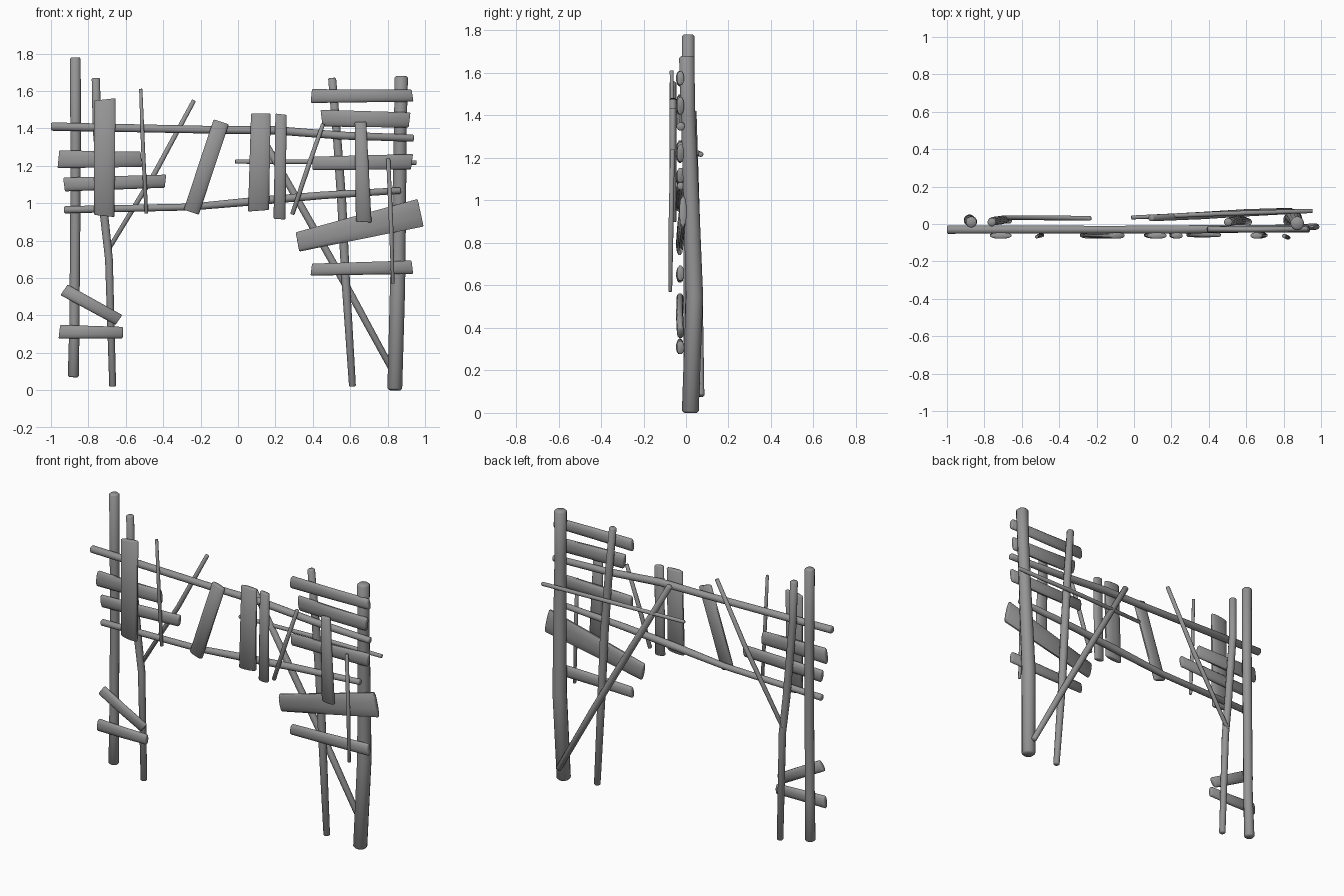
import bpy, bmesh, math
from mathutils import Vector

# Dark weathered wood grey
wood = bpy.data.materials.new("grey_wood")
wood.diffuse_color = (.3, .3, .3, 1)


def limb(name, pts, widths, depth=None, sides=12, power=1.0, skew=(0, 0), chamfer=0.25):
    """Sweep a rounded section along pts; widths are full widths at each point."""
    pts = [Vector(p) for p in pts]
    depths = list(widths) if depth is None else [depth] * len(pts)
    n = len(pts)
    rings = []
    for i, p in enumerate(pts):
        t = (pts[min(i + 1, n - 1)] - pts[max(i - 1, 0)]).normalized()
        side = t.cross(Vector((0, 1, 0))).normalized()
        front = side.cross(t).normalized()
        w, d = widths[i] / 2, depths[i] / 2
        c = min(w, d) * chamfer
        if i == 0:
            rings += [(p, t, side, front, w - c, d - c, skew[0]),
                      (p + t * c, t, side, front, w, d, skew[0])]
        elif i == n - 1:
            rings += [(p - t * c, t, side, front, w, d, skew[1]),
                      (p, t, side, front, w - c, d - c, skew[1])]
        else:
            rings.append((p, t, side, front, w, d, 0))
    bm = bmesh.new()
    loops = []
    for p, t, side, front, w, d, sk in rings:
        loop = []
        for k in range(sides):
            a = 2 * math.pi * (k + 0.5) / sides
            ca, sa = math.cos(a), math.sin(a)
            u = math.copysign(abs(ca) ** power, ca) * w
            v = math.copysign(abs(sa) ** power, sa) * d
            loop.append(bm.verts.new(p + side * u + front * v + t * (sk * u)))
        loops.append(loop)
    for a, b in zip(loops, loops[1:]):
        for k in range(sides):
            j = (k + 1) % sides
            bm.faces.new((a[k], a[j], b[j], b[k]))
    bm.faces.new(loops[0][::-1])
    bm.faces.new(loops[-1])
    bmesh.ops.recalc_face_normals(bm, faces=bm.faces)
    me = bpy.data.meshes.new(name)
    bm.to_mesh(me)
    bm.free()
    me.materials.append(wood)
    ob = bpy.data.objects.new(name, me)
    bpy.context.collection.objects.link(ob)
    bpy.context.view_layer.objects.active = ob
    ob.select_set(True)
    bpy.ops.object.shade_smooth_by_angle(angle=math.radians(50))
    ob.select_set(False)


# Upright posts
limb("left_outer_post", [(-.88, .02, .07), (-.875, .015, .35), (-.87, .015, .9),
                         (-.868, .012, 1.33), (-.87, .01, 1.78)], [.062, .056, .056, .058, .06])
limb("left_inner_post", [(-.67, .02, .02), (-.69, .025, .7), (-.715, .02, .93),
                         (-.755, .015, 1.4), (-.76, .01, 1.67)], [.038, .043, .046, .046, .046])
limb("right_inner_post", [(.612, .01, .02), (.575, .02, .6), (.555, .02, 1.0),
                          (.53, .015, 1.35), (.503, .01, 1.67)], [.038, .047, .05, .046, .044])
limb("right_outer_post", [(.838, .02, 0), (.853, .04, .55), (.862, .025, 1.0),
                          (.868, .01, 1.4), (.873, .003, 1.68)], [.082, .084, .076, .07, .074])

# Horizontal rails
limb("top_rail", [(-1, -.03, 1.41), (-.1, -.03, 1.392), (.2, -.03, 1.39),
                  (.55, -.025, 1.362), (.94, -.025, 1.348)], [.046, .042, .046, .044, .04])
limb("lower_rail", [(-.93, -.028, .965), (-.25, -.03, .98), (.1, -.03, 1.012),
                    (.45, -.028, 1.042), (.87, -.025, 1.068)], [.04, .038, .046, .042, .036])
limb("back_rail", [(-.015, .035, 1.222), (.45, .055, 1.222), (.955, .07, 1.217)], [.022, .026, .024])

# Diagonal braces behind the posts
limb("right_brace", [(.09, .032, 1.42), (.36, .045, .945), (.6, .06, .52), (.84, .07, .08)],
     [.036, .04, .04, .034])
limb("left_brace", [(-.235, .03, 1.55), (-.44, .033, 1.17), (-.7, .035, .74)], [.024, .028, .024])

# Flattened boards: start (x, z), end (x, z), start/end widths, end skews
cross_boards = [
    ((-.96, 1.235), (-.517, 1.235), .098, .084, .1, -.1),
    ((-.93, 1.1), (-.388, 1.118), .076, .072, -.1, .15),
    ((-.93, .537), (-.637, .376), .07, .066, .1, .1),
    ((-.955, .313), (-.616, .308), .076, .064, .1, 0),
    ((.392, 1.573), (.933, 1.575), .076, .066, .1, -.15),
    ((.447, 1.455), (.917, 1.445), .092, .084, -.15, .1),
    ((.397, 1.213), (.93, 1.222), .074, .084, 0, .15),
    ((.318, .793), (.976, .949), .108, .155, .05, .02),
    ((.392, .645), (.932, .658), .066, .074, .15, -.1),
]
for a, b, w0, w1, s0, s1 in cross_boards:
    big = w1 > .12
    ys = (-.03, -.024, -.014) if big else (-.028, -.03, -.026)
    mid = ((a[0] + b[0]) / 2, ys[1], (a[1] + b[1]) / 2)
    limb("cross_board", [(a[0], ys[0], a[1]), mid, (b[0], ys[2], b[1])],
         [w0, (w0 + w1) / 2, w1], .034, 12, .9, (s0, s1))

upright_boards = [
    ((-.715, .932), (-.712, 1.555), .112, .118, .1, -.12),
    ((-.25, .952), (-.09, 1.435), .088, .088, 0, 0),
    ((.11, .96), (.122, 1.48), .116, .108, -.1, 0),
    ((.222, .915), (.23, 1.476), .066, .062, .05, .1),
    ((.672, .9), (.655, 1.435), .086, .064, .1, 0),
]
for a, b, w0, w1, s0, s1 in upright_boards:
    mid = ((a[0] + b[0]) / 2, -.062, (a[1] + b[1]) / 2)
    limb("upright_board", [(a[0], -.06, a[1]), mid, (b[0], -.062, b[1])],
         [w0, (w0 + w1) / 2, w1], .034, 12, .9, (s0, s1))

# Thin upright sticks
limb("thin_stick", [(-.49, -.06, .945), (-.508, -.063, 1.3), (-.52, -.068, 1.612)], [.02, .022, .018])
limb("thin_stick", [(.29, -.058, .94), (.37, -.06, 1.18), (.455, -.058, 1.425)], [.024, .026, .022])
limb("thin_stick", [(.828, -.074, .57), (.818, -.07, .9), (.803, -.064, 1.24)], [.018, .024, .022])
